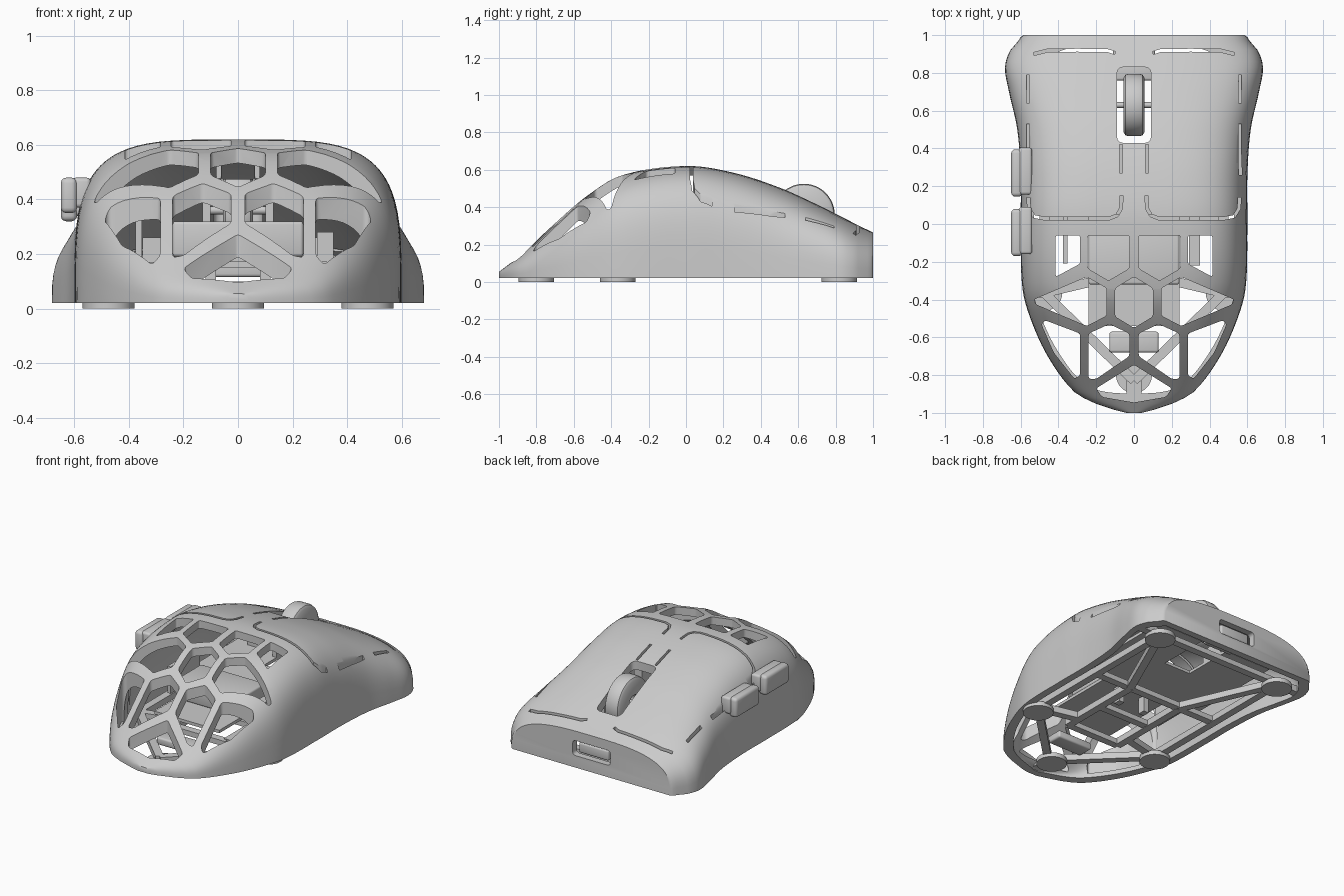
import bpy, bmesh, math
from mathutils import Matrix, Vector

if "Cube" in bpy.data.objects:
    bpy.data.objects.remove(bpy.data.objects["Cube"])

grey = bpy.data.materials.new("light_grey")
grey.use_nodes = True
grey.diffuse_color = (0.6, 0.6, 0.6, 1)
grey.node_tree.nodes["Principled BSDF"].inputs["Base Color"].default_value = grey.diffuse_color


def smooth(obj):
    bpy.ops.object.select_all(action="DESELECT")
    obj.select_set(True)
    bpy.context.view_layer.objects.active = obj
    bpy.ops.object.shade_smooth_by_angle(angle=math.radians(35))


def finish(name, bm):
    bmesh.ops.recalc_face_normals(bm, faces=bm.faces)
    mesh = bpy.data.meshes.new(name)
    bm.to_mesh(mesh)
    bm.free()
    mesh.materials.append(grey)
    obj = bpy.data.objects.new(name, mesh)
    bpy.context.collection.objects.link(obj)
    smooth(obj)
    return obj


def add_box(bm, low, high, bevel=0.0, turn=0.0):
    low, high = Vector(low), Vector(high)
    move = Matrix.Translation((low + high) / 2) @ Matrix.Rotation(turn, 4, "Z")
    verts = bmesh.ops.create_cube(bm, matrix=move @ Matrix.Diagonal((*(high - low), 1)))["verts"]
    if bevel:
        edges = {e for v in verts for e in v.link_edges}
        bmesh.ops.bevel(bm, geom=list(edges), offset=bevel, segments=3, affect="EDGES", profile=0.5)


def add_beam(bm, a, b, width, z_low, z_high):
    a, b = Vector(a), Vector(b)
    d, mid = b - a, (a + b) / 2
    half = Vector((d.length / 2, width / 2))
    add_box(bm, (*(mid - half), z_low), (*(mid + half), z_high), turn=math.atan2(d.y, d.x))


def prism(outline, z_low, z_high, radius=0.0):
    bm = bmesh.new()
    bm.faces.new([bm.verts.new((x, y, z_low)) for x, y in outline])
    if radius:
        bmesh.ops.bevel(bm, geom=bm.verts[:], offset=radius, segments=3,
                        affect="VERTICES", profile=0.5)
    top = bmesh.ops.extrude_face_region(bm, geom=bm.faces[:])["geom"]
    up = [v for v in top if isinstance(v, bmesh.types.BMVert)]
    bmesh.ops.translate(bm, verts=up, vec=(0, 0, z_high - z_low))
    return bm


def ribbon(path, width):
    pts = [Vector(p) for p in path]
    left, right = [], []
    for i, p in enumerate(pts):
        d = (pts[min(i + 1, len(pts) - 1)] - pts[max(i - 1, 0)]).normalized()
        side = Vector((-d.y, d.x)) * width / 2
        left.append(p + side)
        right.append(p - side)
    return left + right[::-1]


def flip(points, s):
    return [(s * x, y) for x, y in points]


def area(mesh):
    return sum(p.area for p in mesh.polygons)


def carve(body, bm):
    # Cut one opening, keeping only a sound result
    cutter = finish("cutter", bm)
    cutter.hide_render = True
    mod = body.modifiers.new("cut", "BOOLEAN")
    mod.operation, mod.object = "DIFFERENCE", cutter
    carved = None
    for solver in reversed(mod.bl_rna.properties["solver"].enum_items.keys()):
        mod.solver = solver
        bpy.context.view_layer.update()
        graph = bpy.context.evaluated_depsgraph_get()
        mesh = bpy.data.meshes.new_from_object(body.evaluated_get(graph))
        changed = len(mesh.polygons) != len(body.data.polygons)
        if changed and 0.9 < area(mesh) / area(body.data) < 1.1:
            carved = mesh
            break
    body.modifiers.clear()
    if carved:
        body.data = carved
    bpy.data.objects.remove(cutter)


# Body stations: position along y, half width, top height
STATIONS = [(-1, .04, .055), (-.985, .1, .066), (-.95, .205, .092), (-.89, .315, .138),
            (-.715, .448, .3), (-.53, .537, .46), (-.345, .59, .57), (0, .6, .62),
            (.25, .6, .585), (.5, .618, .505), (.7, .662, .415), (.83, .683, .35),
            (.92, .655, .303), (.97, .612, .279), (.99, .6, .27), (1, .585, .265)]
BASE = 0.02


def slope(i, k):
    a, b = STATIONS[max(i - 1, 0)], STATIONS[min(i + 1, len(STATIONS) - 1)]
    return (b[k] - a[k]) / (b[0] - a[0])


def station(y, k):
    i = max(j for j in range(len(STATIONS) - 1) if STATIONS[j][0] <= y)
    a, b = STATIONS[i], STATIONS[i + 1]
    span = b[0] - a[0]
    t = (y - a[0]) / span
    ease = t * t * (3 - 2 * t)
    bend = slope(i, k) * t * (1 - t) ** 2 - slope(i + 1, k) * t * t * (1 - t)
    return a[k] + (b[k] - a[k]) * ease + bend * span


def arches(bm, wall, stretch):
    # Skin of rounded arches along y, closed at both ends and open below
    rings, count = [], 40
    levels = []
    for a, b in zip(STATIONS, STATIONS[1:]):
        steps = max(1, round((b[0] - a[0]) / 0.035))
        levels += [a[0] + (b[0] - a[0]) * i / steps for i in range(steps)]
    for y in levels + [1]:
        w = max(station(y, 1) - wall, 0.02)
        h = max(station(y, 2) - wall, BASE + 0.005) - BASE
        power = 2 / (3 + math.exp(-(y / 0.6) ** 2))
        ring = []
        for i in range(count + 1):
            c, s = math.cos(math.pi * i / count), max(math.sin(math.pi * i / count), 0)
            x = math.copysign(abs(c) ** power, c) * w
            ring.append(bm.verts.new((x, y * stretch, BASE + h * s ** power)))
        rings.append(ring)
    for r, q in zip(rings, rings[1:]):
        for i in range(count):
            bm.faces.new((r[i], r[i + 1], q[i + 1], q[i]))
    bm.faces.new(rings[0])
    bm.faces.new(rings[-1])
    return [r[0] for r in rings] + [r[-1] for r in reversed(rings)]


# Hollow shell: outer and inner skins joined by the bottom rim
bm = bmesh.new()
outer, inner = arches(bm, 0, 1), arches(bm, 0.05, 0.955)
for i in range(len(outer)):
    j = (i + 1) % len(outer)
    bm.faces.new((outer[i], outer[j], inner[j], inner[i]))
shell = finish("shell", bm)

# Honeycomb openings, seams (with their depth), wheel slot and cable port
CENTRE_HOLES = [[(0, -.28), (.1, -.34), (.1, -.49), (0, -.55)],
                [(0, -.745), (.2, -.87), (.17, -.915), (0, -.945)]]
SIDE_HOLES = [[(.025, -.06), (.245, -.06), (.245, -.235), (.135, -.3), (.025, -.235)],
              [(.285, -.06), (.415, -.06), (.415, -.28), (.285, -.21)],
              [(.145, -.34), (.25, -.28), (.53, -.4), (.52, -.425), (.25, -.54), (.145, -.485)],
              [(.025, -.58), (.13, -.53), (.24, -.58), (.24, -.82), (.2, -.82), (.025, -.7)],
              [(.285, -.58), (.47, -.51), (.49, -.53), (.425, -.68), (.315, -.82), (.285, -.8)]]
SEAMS = [(.36, [(.065, .15), (.07, .08), (.09, .045), (.13, .03), (.3, .03), (.48, .03),
                (.53, .04), (.555, .08), (.56, .14)]),
         (.4, [(.07, .27), (.07, .42)]),
         (.33, [(.563, .26), (.561, .4), (.56, .53)]),
         (.28, [(.56, .64), (.56, .79)]),
         (.21, [(.1, .905), (.14, .918), (.3, .92), (.46, .918), (.53, .9)])]
for half in CENTRE_HOLES:
    carve(shell, prism(half + flip(half[-2:0:-1], -1), 0.05, 1, 0.012))
for s in (1, -1):
    for hole in SIDE_HOLES:
        carve(shell, prism(flip(hole, s), 0.05, 1, 0.012))
    for depth, seam in SEAMS:
        carve(shell, prism(ribbon(flip(seam, s), 0.016), depth, 1))
carve(shell, prism([(-.09, .43), (.09, .43), (.09, .83), (-.09, .83)], 0.23, 1, 0.03))
port = bmesh.new()
add_box(port, (-.14, .9, .1), (.14, 1.1, .2), 0.02)
carve(shell, port)
shell.data.name = "shell"
smooth(shell)

# Scroll wheel with axle
wheel = bmesh.new()
PROFILE = [(-.055, .05), (-.055, .145), (-.045, .16), (-.03, .165),
           (.03, .165), (.045, .16), (.055, .145), (.055, .05)]
ring = [wheel.verts.new((x, 0, r)) for x, r in PROFILE]
edges = [wheel.edges.new((ring[i], ring[(i + 1) % len(ring)])) for i in range(len(ring))]
bmesh.ops.spin(wheel, geom=ring + edges, cent=(0, 0, 0), axis=(1, 0, 0),
               angle=math.tau, steps=48, use_merge=True)
bmesh.ops.remove_doubles(wheel, verts=wheel.verts, dist=0.0005)
bmesh.ops.create_cone(wheel, cap_ends=True, segments=20, radius1=0.015, radius2=0.015, depth=0.22,
                      matrix=Matrix.Rotation(math.pi / 2, 4, "Y"))
finish("scroll_wheel", wheel).location = (0, 0.63, 0.36)

# Thumb buttons
for name, y, z in (("rear_thumb_button", -.04, .42), ("front_thumb_button", .275, .39)):
    bm = bmesh.new()
    add_box(bm, (-.65, y - .13, z - .07), (-.59, y + .12, z + .06), 0.02)
    add_box(bm, (-.61, y - .12, z - .05), (-.54, y + .13, z + .06), 0.015)
    finish(name, bm)

# Feet and the strut frame joining them
FEET = [(0, -.8), (.475, -.365), (-.475, -.365), (.475, .82), (-.475, .82)]
feet, frame = bmesh.new(), bmesh.new()
for x, y in FEET:
    bmesh.ops.create_cone(feet, cap_ends=True, segments=40, radius1=0.095, radius2=0.095,
                          depth=0.03, matrix=Matrix.Translation((x, y, 0.015)))
finish("feet", feet)
for s in (1, -1):
    side, front = (s * .475, -.365), (s * .475, .82)
    for a, b in (((0, -.83), side), (side, front), (front, (s * .2, .2)),
                 ((s * .2, -.4), (s * .2, .2)), (side, (s * .2, -.3)),
                 (side, (s * .55, -.365)), (front, (s * .64, .82))):
        add_beam(frame, a, b, 0.05, 0.022, 0.065)
for y, x in ((-.4, .2), (-.1, .2), (.2, .475), (.82, .475)):
    add_beam(frame, (-x, y), (x, y), 0.05, 0.025, 0.06)
add_beam(frame, (0, -.93), (0, -.75), 0.08, 0.025, 0.045)
finish("base_frame", frame)

# Circuit boards, open below the wheel, with switches and wheel mounts
boards = bmesh.new()
add_box(boards, (-.24, -.54, .17), (.24, .05, .19))
add_box(boards, (-.45, .02, .15), (.45, .42, .17))
for s in (1, -1):
    add_box(boards, (s * .275 - .175, .42, .15), (s * .275 + .175, .78, .17))
    add_box(boards, (s * .1 - .02, -.05, .06), (s * .1 + .02, .0, .17))
    add_box(boards, (s * .3 - .05, .6, .17), (s * .3 + .05, .75, .26))
    add_box(boards, (s * .115 - .015, .55, .17), (s * .115 + .015, .72, .4))
add_box(boards, (-.376, -.21, .15), (-.352, .1, .33))
add_box(boards, (.29, -.22, .17), (.35, .05, .28))
finish("circuit_boards", boards)
for name, low, high in (("battery", (-.24, -.32, .19), (.24, -.05, .32)),
                        ("sensor", (-.13, -.68, .05), (.13, -.57, .1)),
                        ("wheel_mount", (-.1, .76, .15), (.1, .86, .27)),
                        ("cable_socket", (-.11, .8, .115), (.11, .98, .185))):
    bm = bmesh.new()
    add_box(bm, low, high, 0.012)
    finish(name, bm)
